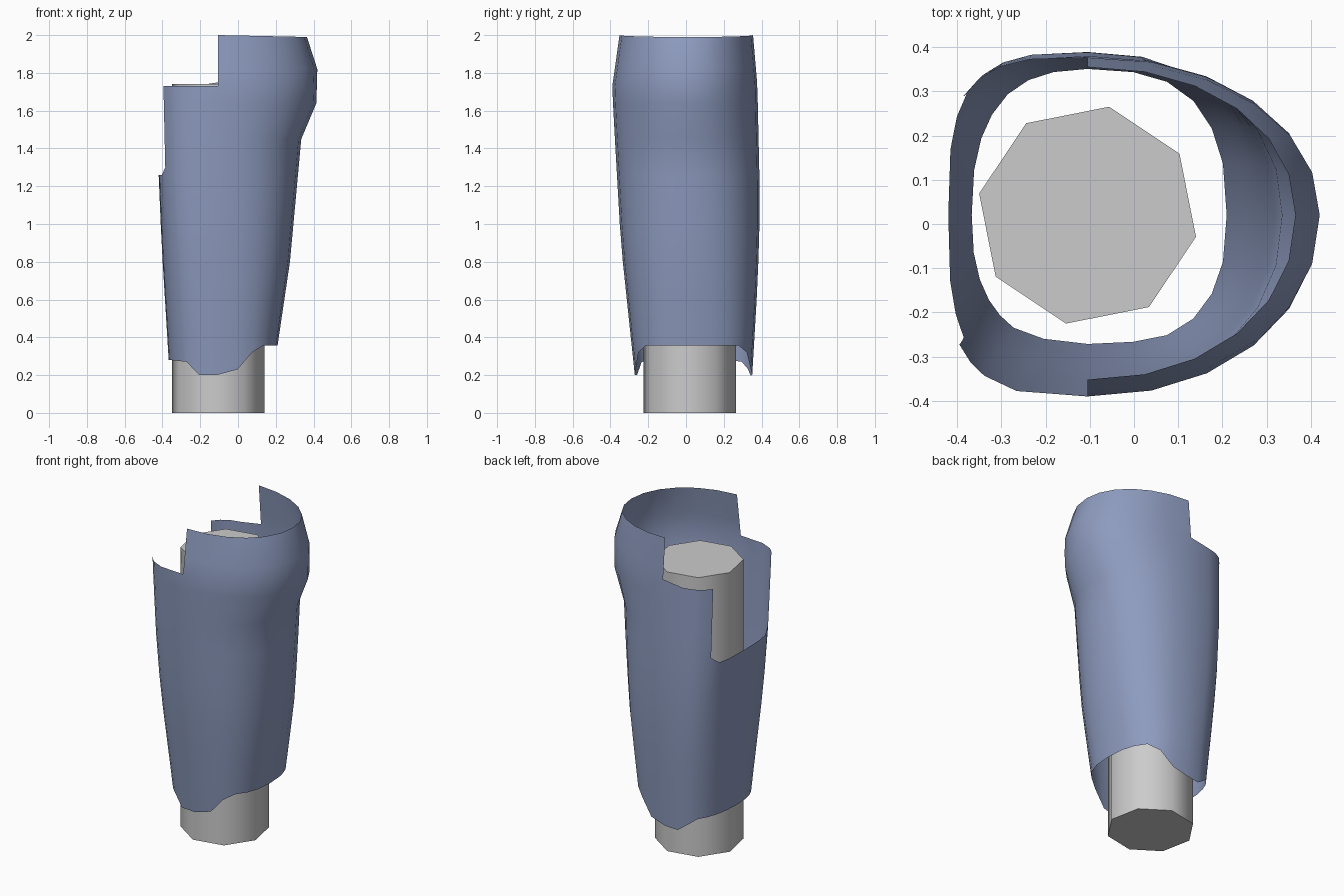
import bpy, bmesh, math

if "Cube" in bpy.data.objects:
    bpy.data.objects.remove(bpy.data.objects["Cube"])

CX, CY = -0.105, 0.02          # axis of the shell and the core


def lerp(points, v):
    """Piecewise linear lookup in a list of (position, value)."""
    if v <= points[0][0]:
        return points[0][1]
    for (a, fa), (b, fb) in zip(points, points[1:]):
        if v <= b:
            return fa + (fb - fa) * (v - a) / (b - a)
    return points[-1][1]


# Reach of the shell along height in each of the four directions
RIGHT = [(0.2, 0.19), (0.36, 0.21), (0.8, 0.275), (1.45, 0.335), (1.64, 0.415), (1.82, 0.42), (2, 0.365)]
LEFT = [(0.2, -0.36), (0.28, -0.367), (0.9, -0.405), (1.26, -0.42), (1.73, -0.432), (2, -0.4)]
FRONT = [(0.19, -0.27), (0.9, -0.345), (1.6, -0.385), (1.73, -0.39), (2, -0.352)]
BACK = [(0.19, 0.35), (0.7, 0.38), (1.1, 0.392), (1.73, 0.378), (2, 0.355)]
# Corner squareness along height, for the right and left halves
N_RIGHT = [(0.3, 2.55), (1.6, 2.1)]
N_LEFT = [(0.3, 2.5), (1.2, 3.3)]
# Wavy hem: height along x
HEM = [(-0.36, 0.28), (-0.27, 0.27), (-0.21, 0.2), (-0.15, 0.19), (0, 0.23), (0.08, 0.33), (0.12, 0.357)]


def shell_point(deg, z):
    c, s = math.cos(math.radians(deg)), math.sin(math.radians(deg))
    right = c > 0
    n = lerp(N_RIGHT if right else N_LEFT, z)
    a = abs(lerp(RIGHT if right else LEFT, z) - CX)
    b = abs(lerp(BACK if s > 0 else FRONT, z) - CY)
    x = CX + math.copysign(a * abs(c) ** (2 / n), c) if abs(c) > 1e-6 else CX
    y = CY + math.copysign(b * abs(s) ** (2 / n), s) if abs(s) > 1e-6 else CY
    return x, y, z


# Leg shell: open sheet with stepped top edge and a deep notch on the left
COLS = [0, 15, 30, 45, 60, 75, 90, 103, 116, 129, 142, 154, 167, 180, 192, 204, 215,
        225, 235, 252, 270, 285, 300, 315, 330, 345]
ROWS = [None, 0.42, 0.6, 0.8, 1.0, 1.26, 1.45, 1.64, 1.73, 1.82, 2.0]
NOTCH = (142, 215)

bm = bmesh.new()
grid = []
for d in COLS:
    column = []
    for z in ROWS:
        if z is None:
            z = lerp(HEM, shell_point(d, 0.28)[0])
        elif z == 1.26 and d in NOTCH:
            z = 1.30
        elif z == 1.73 and d == 90:
            z = 1.75
        p = list(shell_point(d, z))
        if z == 2.0:
            p[2] -= 0.01 * max(0, math.cos(math.radians(d)))
        column.append(bm.verts.new(p))
    grid.append(column)

for i, d in enumerate(COLS):
    nxt = grid[(i + 1) % len(COLS)]
    top = 2.0
    if 90 <= d < 270:
        top = 1.26 if NOTCH[0] <= d < NOTCH[1] else 1.73
    for j in range(len(ROWS) - 1):
        if ROWS[j + 1] <= top:
            bm.faces.new((grid[i][j], nxt[j], nxt[j + 1], grid[i][j + 1]))
bmesh.ops.delete(bm, geom=[v for v in bm.verts if not v.link_faces], context='VERTS')

mesh = bpy.data.meshes.new("leg_shell")
bm.to_mesh(mesh)
bm.free()
shell = bpy.data.objects.new("leg_shell", mesh)
bpy.context.collection.objects.link(shell)
blue = bpy.data.materials.new("blue")
blue.diffuse_color = (0.27, 0.33, 0.52, 1)
blue.use_nodes = True
blue.node_tree.nodes["Principled BSDF"].inputs["Base Color"].default_value = blue.diffuse_color
mesh.materials.append(blue)
for poly in mesh.polygons:
    poly.use_smooth = True

# Inner core: eight-sided column
bpy.ops.mesh.primitive_cylinder_add(vertices=8, radius=0.25, depth=1.74, location=(CX, CY, 0.87),
                                    rotation=(0, 0, math.radians(11.25 - 22.5)))
core = bpy.context.object
core.name = "inner_core"
bpy.ops.object.shade_smooth_by_angle(angle=math.radians(50))
